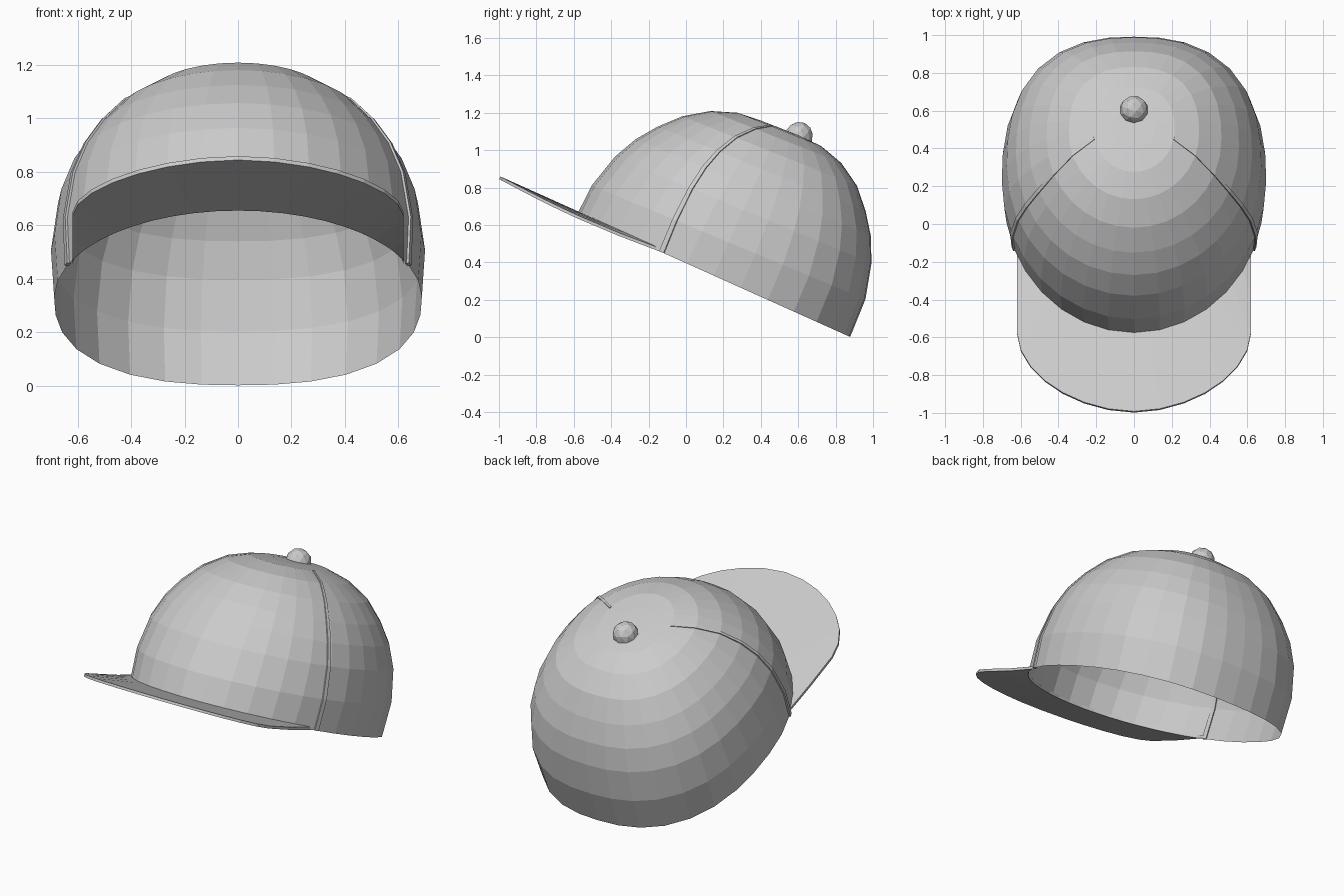
import bpy, bmesh
from math import pi, cos, sin, radians
from mathutils import Matrix, Vector

if "Cube" in bpy.data.objects:
    bpy.data.objects.remove(bpy.data.objects["Cube"])

# the whole cap is modelled level, then tipped back about x
TILT = Matrix.Rotation(radians(-24.2), 4, 'X')
BASE, SEG = 0.361, 32
# crown rings: depth radius, width radius, height
PROFILE = [(.80, .688, 0), (.792, .70, .195), (.742, .674, .385), (.68, .625, .515),
           (.60, .556, .625), (.502, .463, .73), (.376, .345, .812),
           (.24, .216, .857), (.12, .108, .864)]


def on_dome(k, a):
    # a runs from the side towards the front; the back half is squarer
    r, w, h = PROFILE[k]
    c, s = cos(a), sin(a)
    if s < 0:
        f = (abs(c) ** 2.45 + abs(s) ** 2.45) ** (-1 / 2.45)
        c, s = c * f, s * f
    lean = 0 if k == 0 else -.022 * s * min(1, r / .5)
    return Vector((w * c, -r * s, BASE + h + lean))


def finish(name, bm):
    bmesh.ops.recalc_face_normals(bm, faces=bm.faces)
    bmesh.ops.transform(bm, matrix=TILT, verts=bm.verts)
    mesh = bpy.data.meshes.new(name)
    bm.to_mesh(mesh)
    bm.free()
    ob = bpy.data.objects.new(name, mesh)
    bpy.context.collection.objects.link(ob)
    return ob


def bridge(bm, a, b):
    for i in range(len(a)):
        j = (i + 1) % len(a)
        bm.faces.new((a[i], a[j], b[j], b[i]))


# crown: open shell, slightly flattened on top
bm = bmesh.new()
rings = [[bm.verts.new(on_dome(k, 2 * pi * i / SEG)) for i in range(SEG)]
         for k in range(len(PROFILE))]
for lo, hi in zip(rings, rings[1:]):
    bridge(bm, lo, hi)
top = bm.verts.new((0, 0, BASE + .865))
for i in range(SEG):
    bm.faces.new((rings[-1][i], rings[-1][(i + 1) % SEG], top))
finish("crown", bm)

# brim: thin plate, sagging slightly, with its inner edge along the rim
outer = [(.62, -.30), (.62, -.55)]
for i in range(15):
    a = pi * i / 14
    c, s = cos(a), sin(a)
    f = (abs(c) ** 1.85 + abs(s) ** 1.85) ** (-1 / 1.85)
    outer.append((.62 * c * f, -.789 - .468 * s * f))
outer += [(-.62, -.55), (-.62, -.30)]
n = len(outer)


def sag(y):
    return -.02 * sin(pi * max(0, min(1, (-.30 - y) / .957)))


bm = bmesh.new()
layers = []
for thick in (0, .016):
    out = [bm.verts.new((x, y, BASE + thick + sag(y))) for x, y in outer]
    inn = []
    for i in range(n):
        a = radians(27 + 126 * i / (n - 1))
        inn.append(bm.verts.new((.688 * cos(a), -.795 * sin(a), BASE + thick)))
    for i in range(n - 1):
        bm.faces.new((out[i], out[i + 1], inn[i + 1], inn[i]))
    layers.append(out + inn[::-1])
bridge(bm, *layers)
finish("brim", bm)

# side seams: thin strips rising from the rim towards the button
core = Vector((0, 0, BASE + .15))
ANGLES = [22.3, 23, 24, 24.5, 24.5, 23, 19, 12]
for side, name in ((1, "seam_right"), (-1, "seam_left")):
    bm = bmesh.new()
    loops = []
    for k, deg in enumerate(ANGLES):
        out = .012 - .001 * k
        loop = []
        for d, s in ((-1, 1 + out), (1, 1 + out), (1, .988), (-1, .988)):
            p = on_dome(k, radians(deg) + d * (.014 - .001 * k) / PROFILE[k][0])
            q = core + (p - core) * s
            if k == 0:
                q.z = BASE
            q.x *= side
            loop.append(bm.verts.new(q))
        loops.append(loop)
    for a, b in zip(loops, loops[1:]):
        bridge(bm, a, b)
    bm.faces.new(loops[0])
    bm.faces.new(loops[-1])
    finish(name, bm)

# button: small faceted ball on top
bm = bmesh.new()
bmesh.ops.create_icosphere(bm, subdivisions=2, radius=.075,
                           matrix=Matrix.Translation((0, .11, 1.23)))
finish("button", bm)
